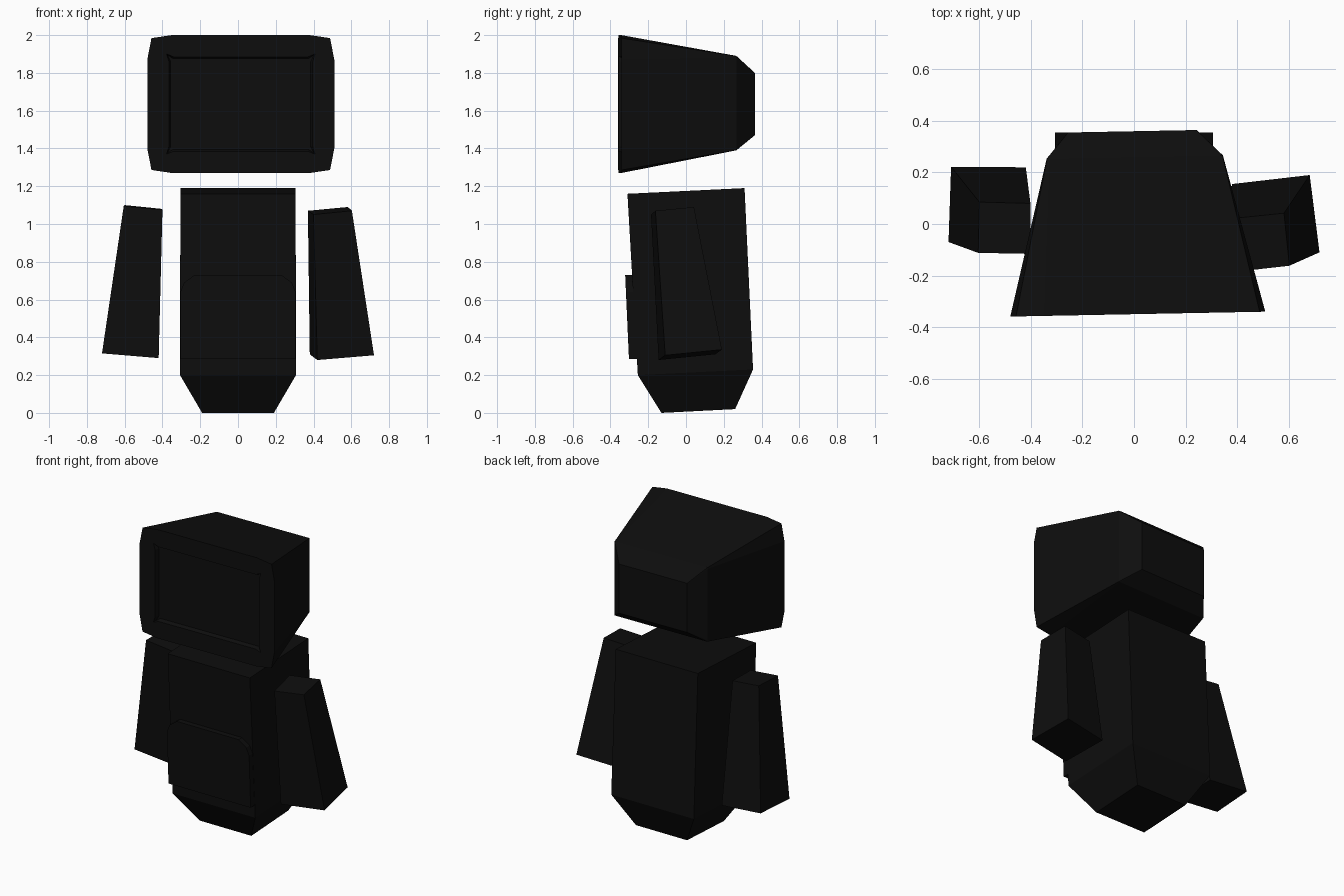
import bpy, bmesh, math
from mathutils import Matrix

if "Cube" in bpy.data.objects:
    bpy.data.objects.remove(bpy.data.objects["Cube"])

black = bpy.data.materials.new("matte_black")
black.diffuse_color = (0.0042, 0.0042, 0.0042, 1)
black.use_nodes = True
black.node_tree.nodes["Principled BSDF"].inputs["Base Color"].default_value = black.diffuse_color


def finish(name, bm):
    """Clean the mesh and place it in the scene with flat faces."""
    bmesh.ops.remove_doubles(bm, verts=bm.verts, dist=0.0005)
    bmesh.ops.recalc_face_normals(bm, faces=bm.faces)
    mesh = bpy.data.meshes.new(name)
    bm.to_mesh(mesh)
    bm.free()
    mesh.materials.append(black)
    ob = bpy.data.objects.new(name, mesh)
    bpy.context.collection.objects.link(ob)
    return ob


def loft(rings):
    """Closed solid through a list of rings; returns bmesh and first cap."""
    bm = bmesh.new()
    rows = [[bm.verts.new(p) for p in r] for r in rings]
    n = len(rows[0])
    for a, b in zip(rows, rows[1:]):
        for i in range(n):
            j = (i + 1) % n
            bm.faces.new((a[i], a[j], b[j], b[i]))
    first = bm.faces.new(rows[0][::-1])
    bm.faces.new(rows[-1])
    return bm, first


def head_ring(y, cx, hx, z0, z1, cut):
    """Rectangle in the xz plane with softened corners."""
    cz, hz = (z0 + z1) / 2, (z1 - z0) / 2
    corner = [(hx, hz - 0.13 * cut), (hx - 0.022 * cut, hz - 0.016 * cut),
              (hx - 0.13 * cut, hz)]
    pts = []
    for sx, sz in ((1, 1), (-1, 1), (-1, -1), (1, -1)):
        seq = corner if sx * sz > 0 else corner[::-1]
        pts += [(cx + sx * x, y, cz + sz * z) for x, z in seq]
    return pts


# Head: tapers to the back, chamfered rear, recessed screen at the front
panel = [(x, -0.35, z) for x, z in ((0.36, 1.87), (-0.36, 1.87), (-0.36, 1.39), (0.36, 1.39))]
bm, face = loft([
    head_ring(-0.35, 0.008, 0.495, 1.27, 2.0, 1),
    head_ring(0.26, 0.008, 0.342, 1.39, 1.89, 0.08),
    head_ring(0.36, 0.0, 0.25, 1.47, 1.80, 0.04),
])
bmesh.ops.recalc_face_normals(bm, faces=bm.faces)
bmesh.ops.inset_individual(bm, faces=[face], thickness=0.115, depth=0)
bmesh.ops.inset_individual(bm, faces=[face], thickness=0.01, depth=-0.025)
bmesh.ops.transform(bm, matrix=Matrix.Rotation(math.radians(1.1), 4, 'Z'), verts=bm.verts)
finish("head", bm)


# Torso: leaning box with a tapered base
def torso_ring(x, front, back):
    (yf, zf), (yb, zb) = front, back
    return [(-x, yf, zf), (x, yf, zf), (x, yb, zb), (-x, yb, zb)]


bm, _ = loft([
    torso_ring(0.19, (-0.13, 0.0), (0.26, 0.02)),
    torso_ring(0.307, (-0.255, 0.20), (0.355, 0.23)),
    torso_ring(0.305, (-0.31, 1.16), (0.31, 1.19)),
])
finish("torso", bm)

# Front pocket: thin slab with cut upper corners, following the lean
outline = [(-0.305, 0.285), (0.305, 0.285), (0.305, 0.64), (0.285, 0.69), (0.23, 0.73),
           (-0.23, 0.73), (-0.285, 0.69), (-0.305, 0.64)]
slope = -0.045
bm, _ = loft([
    [(x, -0.302 + slope * (z - 0.285), z) for x, z in outline],
    [(x, -0.245 + slope * (z - 0.285), z) for x, z in outline],
])
finish("front_pocket", bm)

# Arms: flared boxes, each posed a little differently
bm, _ = loft([
    [(-0.72, -0.07, 0.315), (-0.42, -0.075, 0.29), (-0.42, 0.22, 0.30), (-0.71, 0.222, 0.325)],
    [(-0.605, -0.112, 1.095), (-0.40, -0.116, 1.075), (-0.402, 0.08, 1.08), (-0.60, 0.085, 1.10)],
])
finish("left_arm", bm)
bm, _ = loft([
    [(0.42, -0.145, 0.28), (0.72, -0.11, 0.305), (0.682, 0.19, 0.335), (0.38, 0.155, 0.31)],
    [(0.40, -0.185, 1.05), (0.603, -0.162, 1.07), (0.582, 0.042, 1.09), (0.37, 0.02, 1.07)],
])
finish("right_arm", bm)
